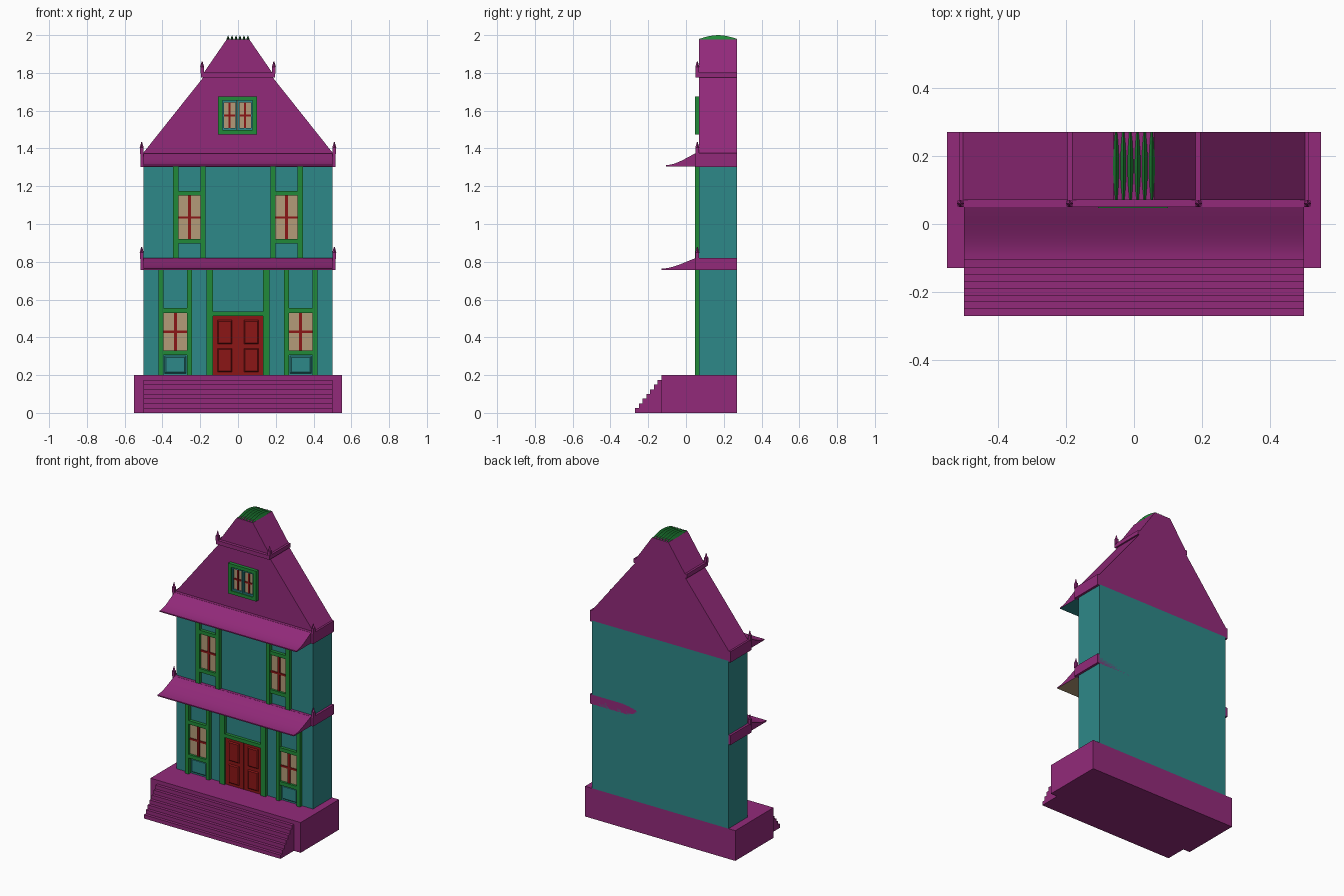
import bpy, bmesh, math
from mathutils import Vector

if "Cube" in bpy.data.objects:
    bpy.data.objects.remove(bpy.data.objects["Cube"])


def material(name, rgb):
    m = bpy.data.materials.new(name)
    m.diffuse_color = (*rgb, 1)
    m.use_nodes = True
    m.node_tree.nodes["Principled BSDF"].inputs["Base Color"].default_value = m.diffuse_color
    return m


PURPLE = material("purple", (0.29, 0.023, 0.195))
TEAL = material("teal", (0.027, 0.246, 0.246))
GREEN = material("green", (0.015, 0.254, 0.04))
RED = material("red", (0.26, 0.008, 0.008))
TAN = material("tan", (0.456, 0.328, 0.188))
DARK = material("dark", (0.04, 0.03, 0.04))

BACK, WALL, TRIM = 0.27, 0.07, 0.047


def finish(name, bm, *mats):
    bmesh.ops.recalc_face_normals(bm, faces=bm.faces)
    me = bpy.data.meshes.new(name)
    bm.to_mesh(me)
    bm.free()
    ob = bpy.data.objects.new(name, me)
    bpy.context.collection.objects.link(ob)
    for m in mats:
        me.materials.append(m)
    return ob


def add_box(bm, x0, x1, y0, y1, z0, z1):
    vs = bmesh.ops.create_cube(bm, size=1)["verts"]
    for v in vs:
        v.co = Vector(((x0 + x1) / 2 + v.co.x * (x1 - x0),
                       (y0 + y1) / 2 + v.co.y * (y1 - y0),
                       (z0 + z1) / 2 + v.co.z * (z1 - z0)))


def boxes(name, mat, *items):
    bm = bmesh.new()
    for it in items:
        add_box(bm, *it)
    return finish(name, bm, mat)


def prism(name, profile, axis, lo, hi, *mats):
    """Extrude a closed profile: (y, z) along x, or (x, z) along y."""
    bm = bmesh.new()
    co = (lambda a, b: (lo, a, b)) if axis == 'x' else (lambda a, b: (a, lo, b))
    f = bm.faces.new([bm.verts.new(co(a, b)) for a, b in profile])
    ext = bmesh.ops.extrude_face_region(bm, geom=[f])["geom"]
    d = Vector((hi - lo, 0, 0)) if axis == 'x' else Vector((0, hi - lo, 0))
    bmesh.ops.translate(bm, vec=d, verts=[g for g in ext if isinstance(g, bmesh.types.BMVert)])
    return finish(name, bm, *mats)


def panel(name, mat, x0, x1, z0, z1, y, depth=0.007, inset=0.01):
    """Raised panel with sloping edges on the facade."""
    bm = bmesh.new()
    add_box(bm, x0, x1, y - depth, y + 0.004, z0, z1)
    cx, cz = (x0 + x1) / 2, (z0 + z1) / 2
    for v in bm.verts:
        if v.co.y < y - depth / 2:
            v.co.x -= math.copysign(inset, v.co.x - cx)
            v.co.z -= math.copysign(inset, v.co.z - cz)
    return finish(name, bm, mat)


# Base and front steps
boxes("base", PURPLE, (-0.55, 0.55, -0.13, BACK, 0, 0.2))
stairs = [(-0.13, 0), (-0.27, 0)]
for i in range(7):
    y = -0.27 + 0.02 * i
    stairs += [(y, 0.025 * (i + 1)), (y + 0.02, 0.025 * (i + 1))]
prism("steps", stairs, 'x', -0.5, 0.5, PURPLE)

# Walls and cornices
boxes("walls", TEAL, (-0.5, 0.5, WALL, BACK, 0.2, 1.31))
boxes("floor_cornice", PURPLE, (-0.515, 0.515, 0.05, BACK, 0.757, 0.82))
boxes("roof_cornice", PURPLE, (-0.515, 0.515, 0.05, BACK, 1.303, 1.375))
boxes("gable_cornice", PURPLE, (-0.195, 0.195, 0.05, BACK, 1.775, 1.802))


# Curved awnings
def awning(name, tip, z0, z1, soffit):
    n, wall = 10, 0.052
    pts = [(wall, z0), (tip, z0)]
    for i in range(n + 1):
        t = i / n
        rise = 0.6 * t ** 2 + 0.4 * t ** 2 * (3 - 2 * t)
        pts.append((tip + (wall - tip) * t, z0 + 0.007 + (z1 - z0 - 0.007) * rise))
    ob = prism(name, pts, 'x', -0.5, 0.5, PURPLE, soffit)
    for f in ob.data.polygons:
        if f.normal.z < -0.9:
            f.material_index = 1
    bpy.ops.object.select_all(action='DESELECT')
    ob.select_set(True)
    bpy.context.view_layer.objects.active = ob
    bpy.ops.object.shade_smooth_by_angle(angle=math.radians(35))


awning("lower_awning", -0.13, 0.757, 0.82, TAN)
awning("upper_awning", -0.105, 1.305, 1.375, TEAL)

# Two-stage gable roof
prism("lower_gable", [(-0.505, 1.372), (0.505, 1.372), (0.183, 1.777), (-0.183, 1.777)],
      'y', WALL, BACK, PURPLE)
prism("upper_gable", [(-0.182, 1.8), (0.182, 1.8), (0.06, 1.977), (-0.06, 1.977)],
      'y', WALL, BACK, PURPLE)

# Ridge crest: six arched blades, thickest in the middle
bm = bmesh.new()
for k in range(6):
    cx = -0.0525 + 0.021 * k
    rows = []
    for i in range(9):
        h = math.sin(math.pi * i / 8)
        y = WALL + (BACK - WALL) * i / 8
        rows.append([bm.verts.new((cx + dx, y, z)) for dx, z in (
            (-0.004 - 0.005 * h, 1.976), (0.004 + 0.005 * h, 1.976), (0, 1.98 + 0.02 * h))])
    for a, b in zip(rows, rows[1:]):
        for j in range(3):
            bm.faces.new((a[j], a[(j + 1) % 3], b[(j + 1) % 3], b[j]))
    bm.faces.new(rows[0])
    bm.faces.new(rows[-1])
finish("ridge_crest", bm, GREEN)

# Corner finials: square foot and tapered spike
for level, x, z in (("floor", 0.51, 0.82), ("roof", 0.51, 1.375), ("gable", 0.19, 1.802)):
    for side, s in (("left", -1), ("right", 1)):
        bm = bmesh.new()
        add_box(bm, s * x - 0.009, s * x + 0.009, 0.051, 0.069, z - 0.005, z + 0.03)
        c = bmesh.ops.create_cone(bm, cap_ends=True, segments=4, radius1=0.011,
                                  radius2=0.002, depth=0.03)["verts"]
        bmesh.ops.translate(bm, vec=(s * x, 0.06, z + 0.044), verts=c)
        finish(f"{level}_finial_{side}", bm, PURPLE)


# Window bays: posts, rails, pane and glazing bars
def bay(name, cx, z0, z1, sill, head, half, post):
    inner = half - post
    boxes(name + "_frame", GREEN,
          (cx - half, cx - inner, TRIM, WALL + 0.01, z0, z1),
          (cx + inner, cx + half, TRIM, WALL + 0.01, z0, z1),
          (cx - inner, cx + inner, TRIM + 0.002, WALL + 0.01, head, head + 0.024),
          (cx - inner, cx + inner, TRIM + 0.002, WALL + 0.01, sill - 0.024, sill))
    boxes(name + "_pane", TAN, (cx - inner, cx + inner, 0.064, WALL + 0.01, sill, head))
    mid = (sill + head) / 2
    boxes(name + "_bars", RED,
          (cx - 0.008, cx + 0.008, 0.057, 0.067, sill, head),
          (cx - inner, cx + inner, 0.058, 0.067, mid - 0.006, mid + 0.006))


for side, s in (("left", -1), ("right", 1)):
    bay(f"ground_window_{side}", s * 0.332, 0.2, 0.76, 0.33, 0.53, 0.088, 0.025)
    panel(f"window_apron_{side}", TEAL, s * 0.332 - 0.06, s * 0.332 + 0.06, 0.206, 0.304, WALL)
    bay(f"upper_window_{side}", s * 0.257, 0.82, 1.305, 0.92, 1.15, 0.086, 0.028)

# Door surround and panelled double door
boxes("door_frame", GREEN,
      (-0.167, -0.132, TRIM, WALL + 0.01, 0.2, 0.76),
      (0.132, 0.167, TRIM, WALL + 0.01, 0.2, 0.76),
      (-0.132, 0.132, TRIM + 0.002, WALL + 0.01, 0.512, 0.536))
for side, s in (("left", -1), ("right", 1)):
    a, b = sorted((s * 0.001, s * 0.132))
    boxes(f"door_{side}", RED, (a, b, 0.06, WALL + 0.01, 0.2, 0.512))
    a, b = sorted((s * 0.028, s * 0.112))
    panel(f"door_panel_upper_{side}", RED, a, b, 0.36, 0.495, 0.06)
    panel(f"door_panel_lower_{side}", RED, a, b, 0.212, 0.345, 0.06)

# Attic window: green surround, teal sashes, panes and bars
c, z0, z1 = -0.003, 1.475, 1.675
boxes("attic_frame", GREEN,
      (c - 0.103, c - 0.08, TRIM, WALL + 0.01, z0, z1),
      (c + 0.08, c + 0.103, TRIM, WALL + 0.01, z0, z1),
      (c - 0.08, c + 0.08, TRIM, WALL + 0.01, z1 - 0.022, z1),
      (c - 0.08, c + 0.08, TRIM, WALL + 0.01, z0, z0 + 0.022))
za, zb = z0 + 0.022, z1 - 0.022
boxes("attic_pane", TAN, (c - 0.08, c + 0.08, 0.064, WALL + 0.01, za, zb))
for side, s in (("left", -1), ("right", 1)):
    m = c + s * 0.041
    boxes(f"attic_sash_{side}", TEAL,
          (m - 0.04, m - 0.031, 0.055, 0.068, za, zb),
          (m + 0.031, m + 0.04, 0.055, 0.068, za, zb),
          (m - 0.031, m + 0.031, 0.055, 0.068, za, za + 0.01),
          (m - 0.031, m + 0.031, 0.055, 0.068, zb - 0.01, zb))
    boxes(f"attic_bars_{side}", RED,
          (m - 0.005, m + 0.005, 0.058, 0.067, za + 0.01, zb - 0.01),
          (m - 0.031, m + 0.031, 0.059, 0.067, 1.57, 1.58))
